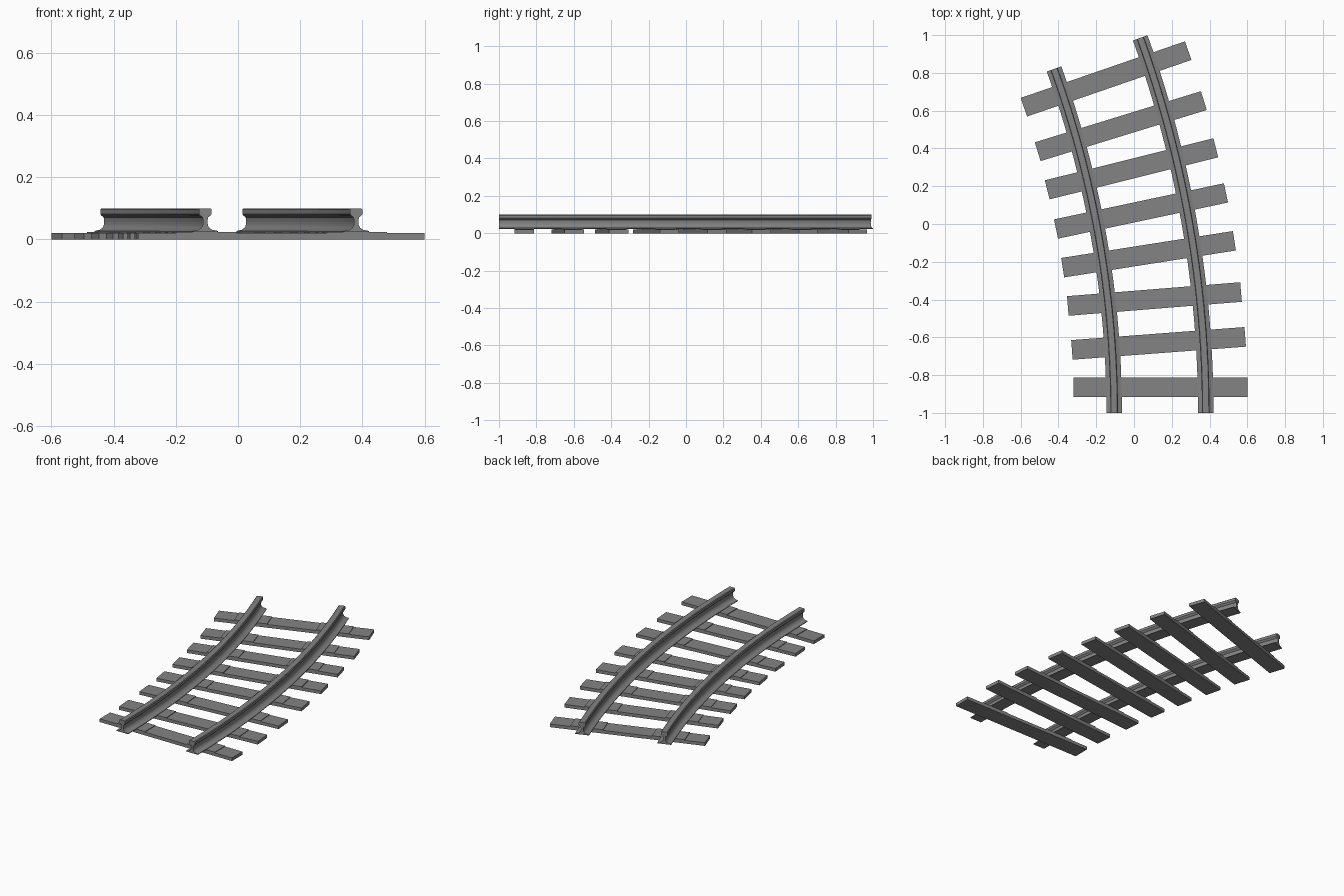
import bpy
import bmesh
import math
from mathutils import Matrix, Vector

cube = bpy.data.objects.get("Cube")
if cube:
    bpy.data.objects.remove(cube, do_unlink=True)

# Track layout: a circular arc starting at the front edge, bending towards -x
RADIUS = 5.61
CENTRE = Vector((0.1375 - RADIUS, -1.0, 0.0))
SWEEP = math.radians(19.83)
HALF_GAUGE = 0.2425
SEGMENTS = 24

steel = bpy.data.materials.new("grey_steel")
steel.use_nodes = True
GREY = (0.23, 0.23, 0.23, 1.0)
steel.diffuse_color = GREY
steel.node_tree.nodes["Principled BSDF"].inputs["Base Color"].default_value = GREY


def finish(bm, name):
    bmesh.ops.recalc_face_normals(bm, faces=bm.faces)
    mesh = bpy.data.meshes.new(name)
    bm.to_mesh(mesh)
    bm.free()
    mesh.materials.append(steel)
    obj = bpy.data.objects.new(name, mesh)
    bpy.context.collection.objects.link(obj)
    return obj


def arc_point(radius, angle, z):
    return CENTRE + Vector((radius * math.cos(angle), radius * math.sin(angle), z))


# Rails: a mirrored head, web and foot profile swept along the arc
half = [(0.016, 0.1), (0.02, 0.096), (0.02, 0.081), (0.017, 0.077),
        (0.009, 0.071), (0.007, 0.06), (0.008, 0.047), (0.012, 0.038),
        (0.022, 0.031), (0.041, 0.027), (0.041, 0.023)]
profile = half + [(-x, z) for x, z in reversed(half)]


def rail(name, offset):
    bm = bmesh.new()
    rings = []
    for i in range(SEGMENTS + 1):
        angle = SWEEP * i / SEGMENTS
        rings.append([bm.verts.new(arc_point(RADIUS + offset + x, angle, z))
                      for x, z in profile])
    count = len(profile)
    for a, b in zip(rings, rings[1:]):
        for j in range(count):
            k = (j + 1) % count
            bm.faces.new((a[j], a[k], b[k], b[j]))
    bm.faces.new(rings[0])
    bm.faces.new(rings[-1])
    obj = finish(bm, name)
    bpy.ops.object.select_all(action='DESELECT')
    obj.select_set(True)
    bpy.context.view_layer.objects.active = obj
    bpy.ops.object.shade_smooth_by_angle(angle=math.radians(35))


rail("left_rail", HALF_GAUGE)
rail("right_rail", -HALF_GAUGE)


# Sleepers with a low raised seat under each rail
def box(bm, size, centre, placement):
    matrix = placement @ Matrix.Translation(centre) @ Matrix.Diagonal((*size, 1.0))
    bmesh.ops.create_cube(bm, size=1.0, matrix=matrix)


def sleeper(name, x, y, degrees):
    place = Matrix.Translation((x, y, 0)) @ Matrix.Rotation(math.radians(degrees), 4, 'Z')
    bm = bmesh.new()
    box(bm, (0.92, 0.104, 0.02), (0, 0, 0.01), place)
    finish(bm, name)
    bm = bmesh.new()
    for side in (-1, 1):
        box(bm, (0.194, 0.104, 0.005), (side * HALF_GAUGE, 0, 0.0215), place)
    finish(bm, name + "_rail_seats")


sleepers = [(0.14, -0.865, 0), (0.13, -0.632, 4.3), (0.108, -0.397, 4.6),
            (0.077, -0.16, 8.9), (0.037, 0.069, 12), (-0.013, 0.292, 14),
            (-0.07, 0.518, 17.1), (-0.148, 0.768, 19)]
for number, (x, y, degrees) in enumerate(sleepers, 1):
    sleeper(f"sleeper_{number}", x, y, degrees)
